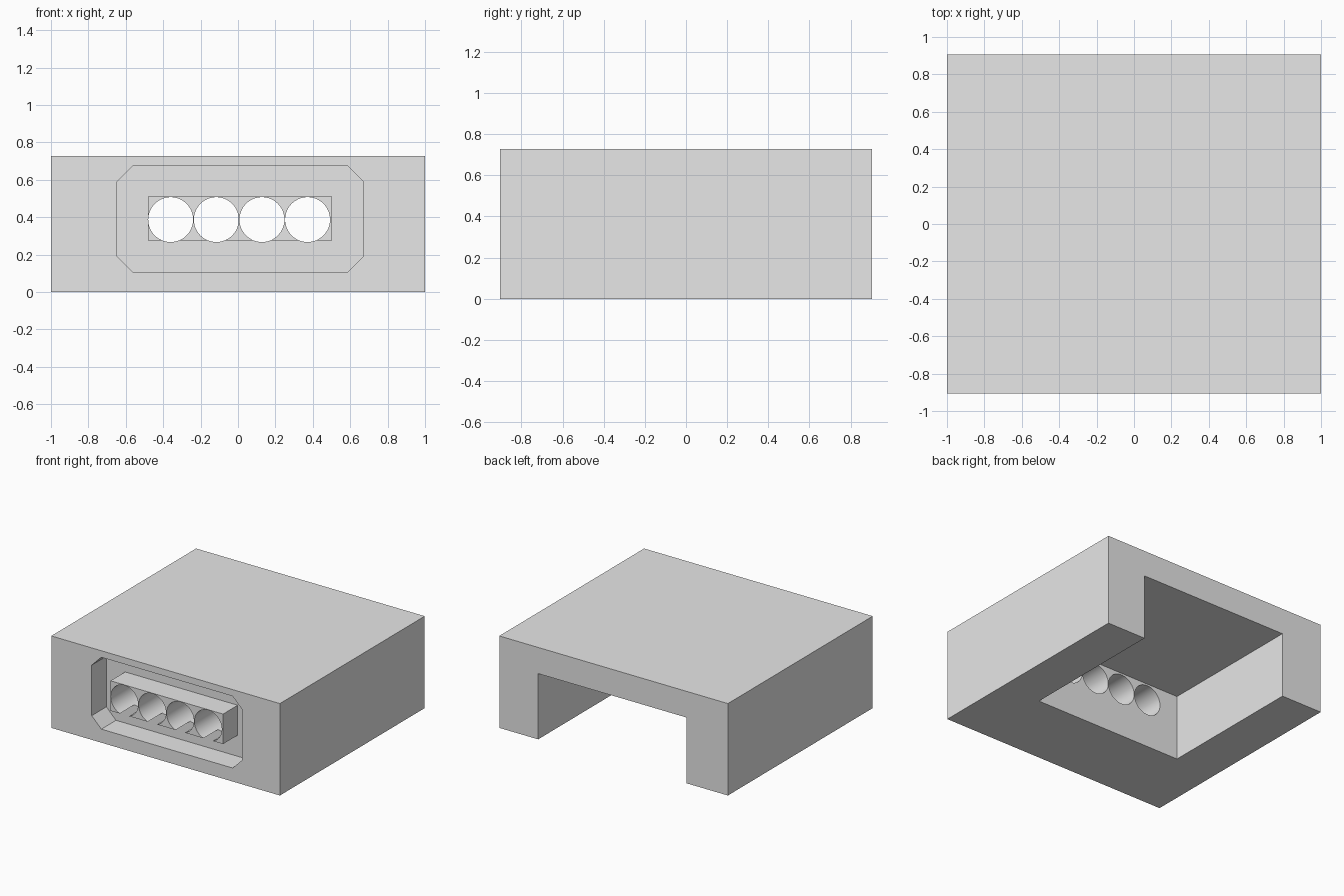
import bpy
import bmesh
import math
from mathutils import Vector

if "Cube" in bpy.data.objects:
    bpy.data.objects.remove(bpy.data.objects["Cube"], do_unlink=True)

HALF_DEPTH, HEIGHT = 0.905, 0.727
FRONT = -HALF_DEPTH

grey = bpy.data.materials.new("plain grey")
grey.use_nodes = True
colour = (0.8, 0.8, 0.8, 1)
grey.diffuse_color = colour
grey.node_tree.nodes["Principled BSDF"].inputs["Base Color"].default_value = colour


def prism(name, outline, y0, y1):
    """Extrude an (x, z) outline along y."""
    bm = bmesh.new()
    face = bm.faces.new([bm.verts.new((x, y0, z)) for x, z in outline])
    swept = bmesh.ops.extrude_face_region(bm, geom=[face])["geom"]
    verts = [v for v in swept if isinstance(v, bmesh.types.BMVert)]
    bmesh.ops.translate(bm, verts=verts, vec=Vector((0, y1 - y0, 0)))
    bmesh.ops.recalc_face_normals(bm, faces=bm.faces)
    mesh = bpy.data.meshes.new(name)
    bm.to_mesh(mesh)
    bm.free()
    mesh.materials.append(grey)
    obj = bpy.data.objects.new(name, mesh)
    bpy.context.collection.objects.link(obj)
    return obj


def rectangle(x0, x1, z0, z1, chamfer=0):
    if not chamfer:
        return [(x0, z0), (x1, z0), (x1, z1), (x0, z1)]
    c = chamfer
    return [(x0 + c, z0), (x1 - c, z0), (x1, z0 + c), (x1, z1 - c),
            (x1 - c, z1), (x0 + c, z1), (x0, z1 - c), (x0, z0 + c)]


def circle(x, z, radius, sides=64):
    angles = [math.tau * i / sides for i in range(sides)]
    return [(x + radius * math.cos(a), z + radius * math.sin(a)) for a in angles]


def combine(target, tool, operation):
    """Apply a boolean and discard the tool object."""
    mod = target.modifiers.new("boolean", 'BOOLEAN')
    mod.operation, mod.solver, mod.object = operation, 'EXACT', tool
    tool.hide_render = True
    bpy.ops.object.select_all(action='DESELECT')
    target.select_set(True)
    bpy.context.view_layer.objects.active = target
    bpy.ops.object.modifier_apply(modifier=mod.name)
    bpy.data.objects.remove(tool, do_unlink=True)


# Outer housing
housing = prism("housing", rectangle(-1, 1, 0, HEIGHT), FRONT, HALF_DEPTH)

# Cavity open at the back and underneath
cavity = prism("cavity_cutter", rectangle(-0.64, 0.66, -0.2, 0.52), -0.28, 1.2)
combine(housing, cavity, 'DIFFERENCE')

# Chamfered recess in the front
recess = prism("recess_cutter", rectangle(-0.646, 0.67, 0.107, 0.675, 0.084),
               FRONT - 0.2, FRONT + 0.183)
combine(housing, recess, 'DIFFERENCE')

# Socket block standing in the recess, flush with the front
block = prism("socket_block", rectangle(-0.482, 0.503, 0.274, 0.511),
              FRONT, FRONT + 0.3)
combine(housing, block, 'UNION')

# Row of four round holes through to the cavity
for i in range(4):
    hole = prism("hole_cutter", circle(-0.36 + 0.244 * i, 0.387, 0.12), -1.1, -0.1)
    combine(housing, hole, 'DIFFERENCE')

bpy.ops.object.shade_smooth_by_angle(angle=math.radians(30))
